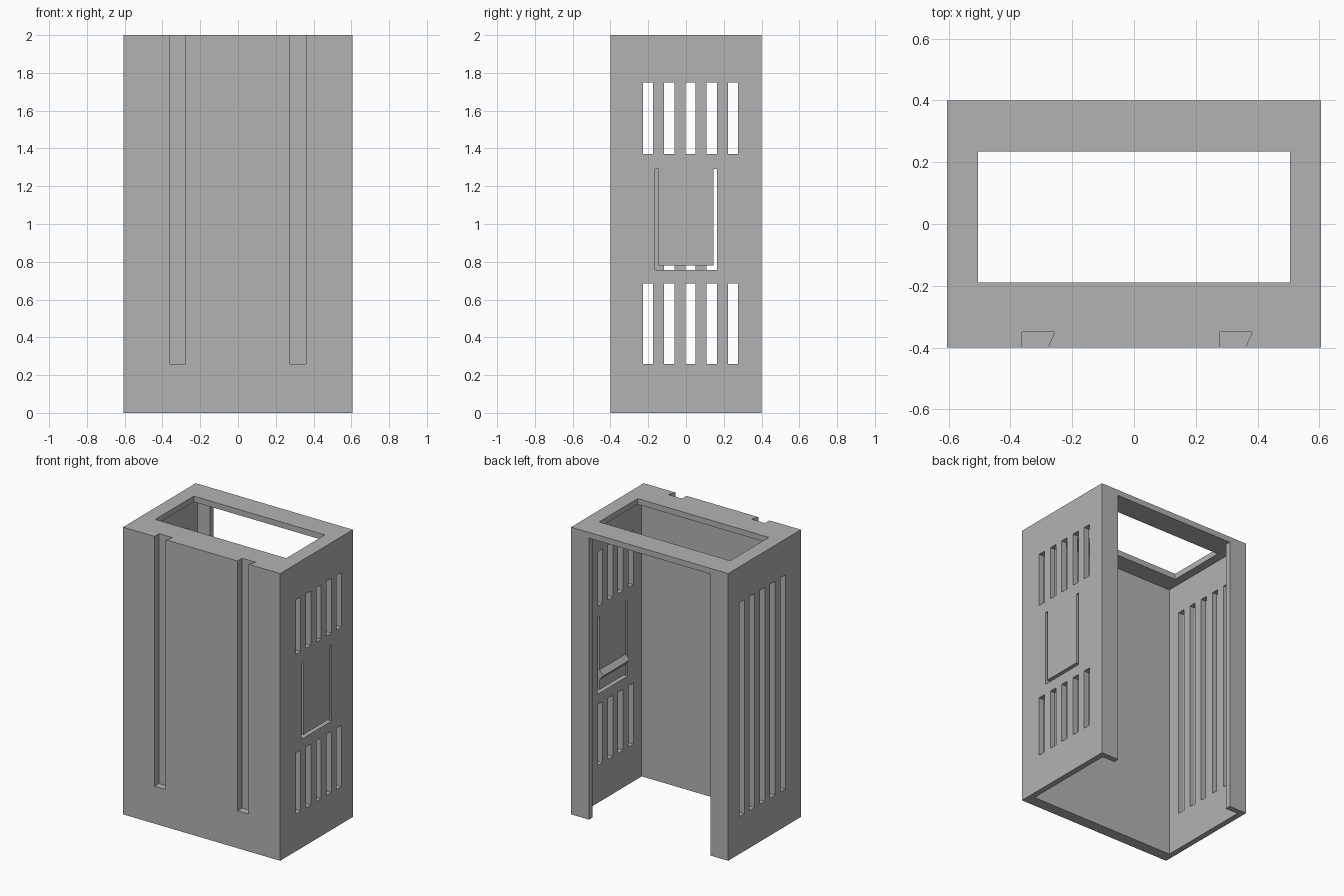
import bpy
import bmesh
from mathutils import Vector

cube = bpy.data.objects.get("Cube")
if cube:
    bpy.data.objects.remove(cube, do_unlink=True)

# Single grey plastic
grey = bpy.data.materials.new("grey plastic")
grey.use_nodes = True
colour = (0.45, 0.45, 0.45, 1)
grey.diffuse_color = colour
grey.node_tree.nodes["Principled BSDF"].inputs["Base Color"].default_value = colour


def prism(name, points, axis, lo, hi):
    """Extrude a 2D outline along an axis; the outline uses the other two axes in order."""
    def place(p, d):
        v = list(p)
        v.insert(axis, d)
        return Vector(v)
    bm = bmesh.new()
    ends = [[bm.verts.new(place(p, d)) for p in points] for d in (lo, hi)]
    for ring in ends:
        bm.faces.new(ring)
    n = len(points)
    for i in range(n):
        j = (i + 1) % n
        bm.faces.new((ends[0][i], ends[0][j], ends[1][j], ends[1][i]))
    bmesh.ops.recalc_face_normals(bm, faces=bm.faces)
    mesh = bpy.data.meshes.new(name)
    bm.to_mesh(mesh)
    bm.free()
    mesh.materials.append(grey)
    obj = bpy.data.objects.new(name, mesh)
    bpy.context.scene.collection.objects.link(obj)
    return obj


def rect(a0, a1, b0, b1):
    return [(a0, b0), (a1, b0), (a1, b1), (a0, b1)]


X, Y, Z = 0, 1, 2
W, D, H, T = 0.605, 0.4, 2.0, 0.04
cutters = []


def cut(name, *shape):
    cutters.append(prism(name, *shape))


# Outer block
housing = prism("housing", rect(-W, W, -D, D), Z, 0, H)

# Cavity, open below and through the back between two flanges
half = [(W - T, -0.32), (W - T, D - T), (0.468, D - T), (0.468, D + 0.1)]
cavity = half + [(-x, y) for x, y in reversed(half)]
cut("cavity_cutter", cavity, Z, -0.1, H - T)

# Window in the top plate
cut("top_cutter", rect(-0.505, 0.505, -0.19, 0.235), Z, 1.9, 2.1)

# Undercut mounting grooves in the front
for x in (-0.363, 0.276):
    groove = [(x, -0.45), (x, -0.35), (x + 0.106, -0.35), (x + 0.084, -D), (x + 0.084, -0.45)]
    cut("groove_cutter", groove, Z, 0.26, 2.1)

# Vent slots: long on the right wall, two short rows on the left wall
for i in range(5):
    y = 0.024 + (i - 2) * 0.1125
    for z0, z1, x0, x1 in ((0.26, 1.75, -0.7, -0.52), (0.26, 0.685, 0.52, 0.7), (1.37, 1.75, 0.52, 0.7)):
        cut("vent_cutter", rect(y - 0.027, y + 0.027, z0, z1), X, x0, x1)

# U-shaped gap around the latch tongue
arm = [(0.165, 0.757), (0.165, 1.29), (0.146, 1.29), (0.146, 0.78)]
cut("latch_cutter", arm + [(-y, z) for y, z in reversed(arm)], X, 0.52, 0.7)

for c in cutters:
    c.hide_render = True
    mod = housing.modifiers.new(c.name, 'BOOLEAN')
    mod.operation = 'DIFFERENCE'
    mod.solver = 'EXACT'
    mod.object = c

# Bake the cuts and drop the cutters
graph = bpy.context.evaluated_depsgraph_get()
baked = bpy.data.meshes.new_from_object(housing.evaluated_get(graph))
housing.modifiers.clear()
housing.data = baked
for c in cutters:
    bpy.data.objects.remove(c, do_unlink=True)

# Catch ridge on the inside of the latch tongue
prism("latch_ridge", [(0.575, 0.84), (0.535, 0.885), (0.575, 0.93)], Y, -0.145, 0.145)
